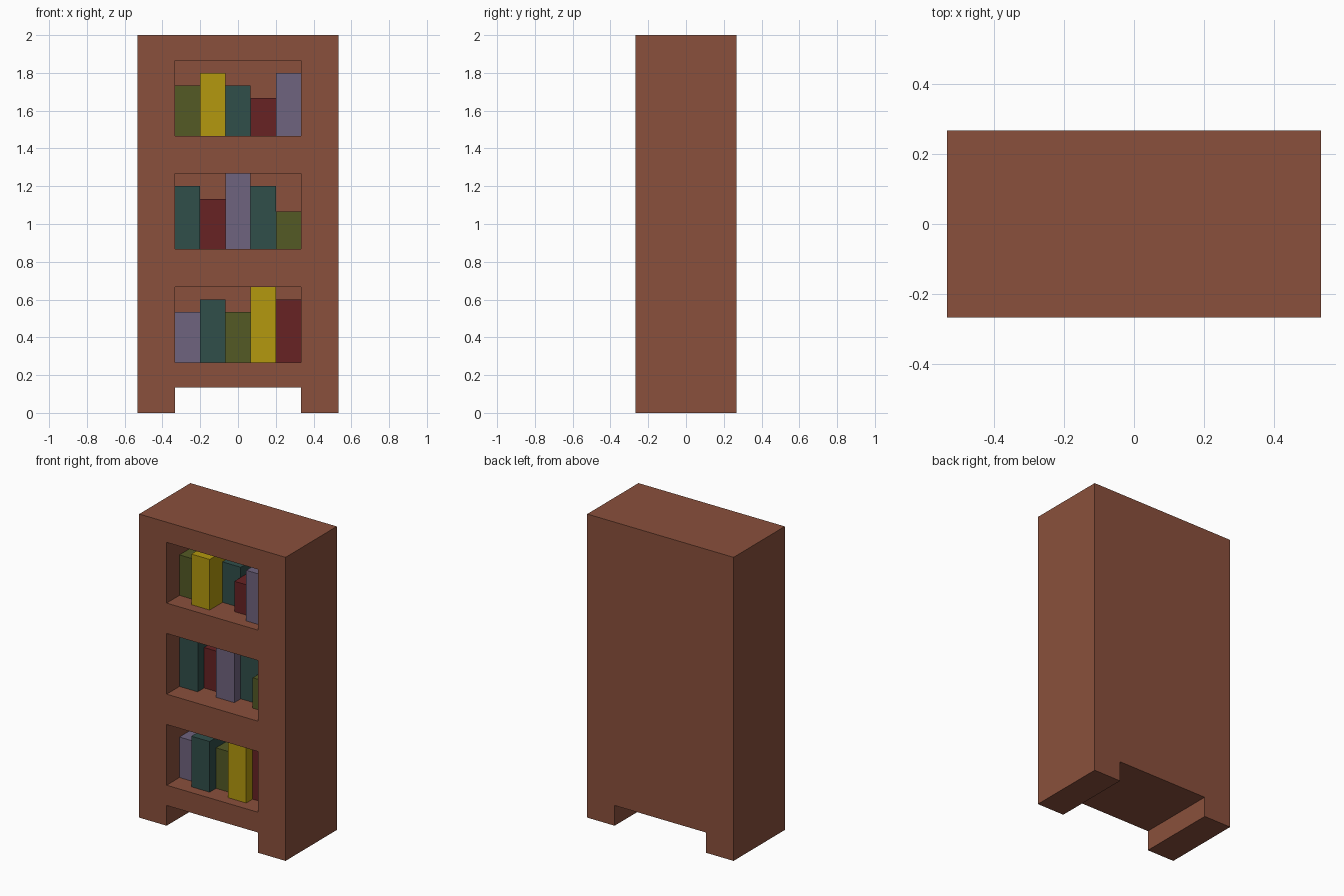
import bpy
import bmesh
from mathutils import Matrix, Vector

if "Cube" in bpy.data.objects:
    bpy.data.objects.remove(bpy.data.objects["Cube"])

U = 2 / 30          # design unit: the case is 16 x 8 x 30 units
FRONT = -4          # front plane, in units
CAVITY = 6          # shelf depth, in units


def material(name, srgb):
    lin = [((c / 255 + 0.055) / 1.055) ** 2.4 if c > 10 else c / 255 / 12.92 for c in srgb]
    mat = bpy.data.materials.new(name)
    mat.use_nodes = True
    mat.diffuse_color = (*lin, 1)
    bsdf = mat.node_tree.nodes["Principled BSDF"]
    bsdf.inputs["Base Color"].default_value = (*lin, 1)
    bsdf.inputs["Roughness"].default_value = 0.8
    return mat


WOOD = material("brown wood", (138, 80, 60))
COLOURS = {
    "olive": material("olive green", (84, 90, 37)),
    "yellow": material("mustard yellow", (179, 152, 14)),
    "teal": material("dark teal", (48, 78, 74)),
    "red": material("dark red", (103, 34, 36)),
    "purple": material("dusty purple", (111, 99, 126)),
}


def box(name, lo, hi, mat):
    """Box between two corners given in design units."""
    lo, hi = Vector(lo) * U, Vector(hi) * U
    bm = bmesh.new()
    bmesh.ops.create_cube(bm, size=1, matrix=Matrix.Translation((lo + hi) / 2)
                          @ Matrix.Diagonal((*(hi - lo), 1)))
    mesh = bpy.data.meshes.new(name)
    bm.to_mesh(mesh)
    bm.free()
    mesh.materials.append(mat)
    obj = bpy.data.objects.new(name, mesh)
    bpy.context.collection.objects.link(obj)
    return obj


# Case: one solid block, hollowed by the shelf openings and the gap between the feet
case = box("bookcase", (-8, -4, 0), (8, 4, 30), WOOD)
cutters = [box("foot_gap_cutter", (-5, -5, -1), (5, 5, 2), WOOD)]
SHELF_Z = {"bottom": 4, "middle": 13, "top": 22}
for level, z in SHELF_Z.items():
    cutters.append(box(level + "_cutter", (-5, FRONT - 1, z),
                       (5, FRONT + CAVITY, z + 6), WOOD))
for cutter in cutters:
    mod = case.modifiers.new(cutter.name, "BOOLEAN")
    mod.operation = "DIFFERENCE"
    mod.solver = "EXACT"
    mod.object = cutter

# Bake the cuts and drop the cutters
deps = bpy.context.evaluated_depsgraph_get()
hollow = bpy.data.meshes.new_from_object(case.evaluated_get(deps))
case.modifiers.clear()
case.data = hollow
for cutter in cutters:
    bpy.data.objects.remove(cutter)

# Books, left to right: colour, height, setback from the front
BOOKS = {
    "bottom": [("purple", 4, 2), ("teal", 5, 1), ("olive", 4, 2), ("yellow", 6, 1), ("red", 5, 2)],
    "middle": [("teal", 5, 2), ("red", 4, 3), ("purple", 6, 2), ("teal", 5, 3), ("olive", 3, 2)],
    "top": [("olive", 4, 2), ("yellow", 5, 1), ("teal", 4, 3), ("red", 3, 2), ("purple", 5, 1)],
}
for level, row in BOOKS.items():
    z = SHELF_Z[level]
    for i, (colour, height, setback) in enumerate(row):
        x = -5 + 2 * i
        box(f"{level}_book_{i + 1}", (x, FRONT + setback, z),
            (x + 2, FRONT + CAVITY, z + height), COLOURS[colour])
